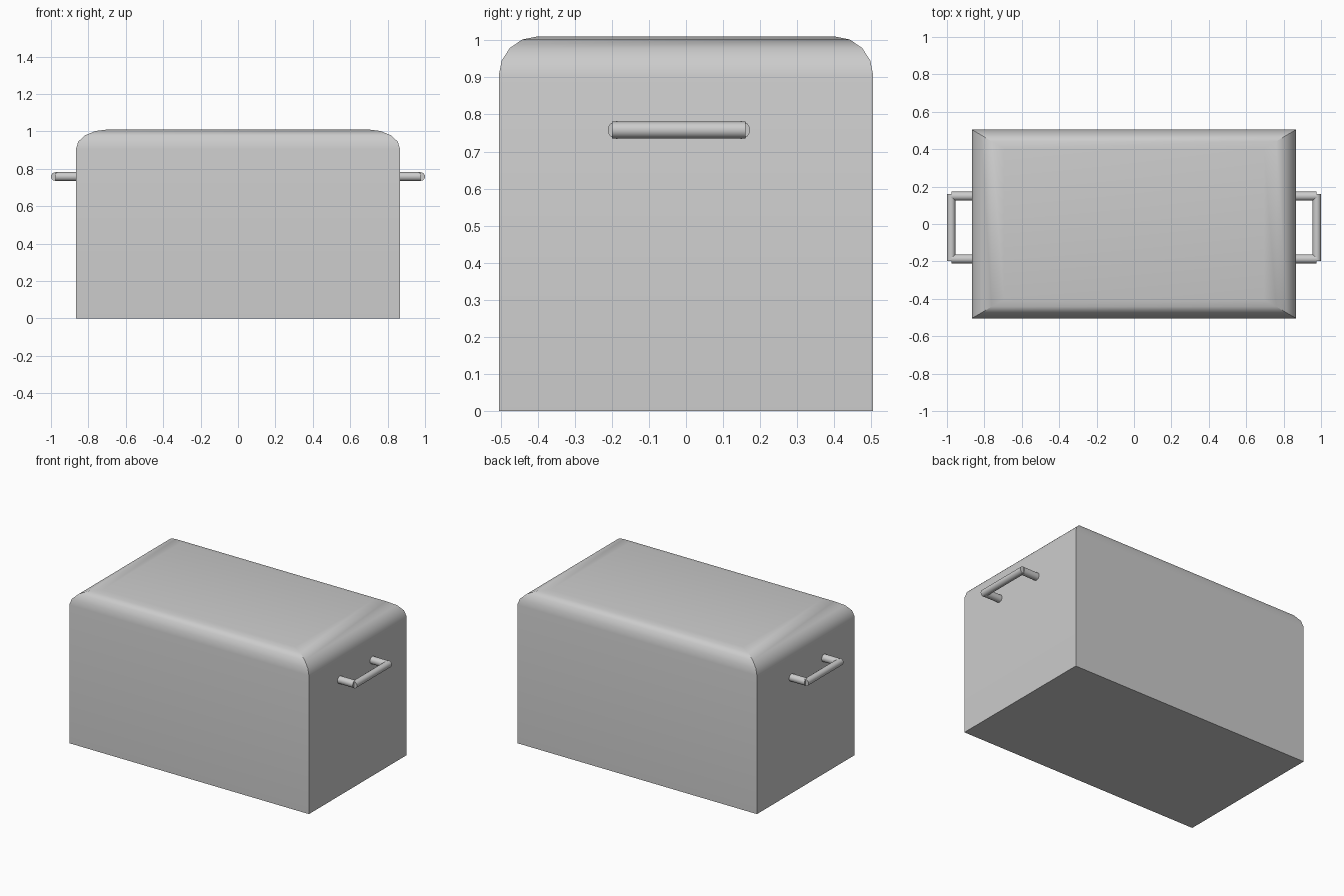
import bpy, bmesh, math
from mathutils import Matrix

cube = bpy.data.objects.get("Cube")
if cube:
    bpy.data.objects.remove(cube)

grey = bpy.data.materials.new("plain grey")
grey.use_nodes = True
grey.diffuse_color = (0.6, 0.6, 0.6, 1)
grey.node_tree.nodes["Principled BSDF"].inputs["Base Color"].default_value = (0.6, 0.6, 0.6, 1)

HALF_X, HALF_Y, HEIGHT = 0.867, 0.505, 1.01
ROUND_X, ROUND_Y, ROUND_Z = 0.172, 0.102, 0.105
STEPS = 4


def finish(name, bm):
    bmesh.ops.recalc_face_normals(bm, faces=bm.faces)
    mesh = bpy.data.meshes.new(name)
    bm.to_mesh(mesh)
    bm.free()
    mesh.materials.append(grey)
    obj = bpy.data.objects.new(name, mesh)
    bpy.context.collection.objects.link(obj)
    bpy.ops.object.select_all(action='DESELECT')
    obj.select_set(True)
    bpy.context.view_layer.objects.active = obj
    bpy.ops.object.shade_smooth_by_angle(angle=math.radians(30))
    return obj


# Chest body: rectangular rings, rounded over towards the lid with mitred corners
bm = bmesh.new()
sections = [(HALF_X, HALF_Y, 0)]
for i in range(STEPS + 1):
    a = math.pi / 2 * i / STEPS
    inset = 1 - math.cos(a)
    sections.append((HALF_X - ROUND_X * inset, HALF_Y - ROUND_Y * inset,
                     HEIGHT - ROUND_Z * (1 - math.sin(a))))
rings = [[bm.verts.new((sx * x, sy * y, z))
          for sx, sy in ((-1, -1), (1, -1), (1, 1), (-1, 1))]
         for x, y, z in sections]
for low, high in zip(rings, rings[1:]):
    for i in range(4):
        j = (i + 1) % 4
        bm.faces.new((low[i], low[j], high[j], high[i]))
bm.faces.new(rings[0])
bm.faces.new(rings[-1])
finish("chest_body", bm)


# Side handles: a grip bar on two arms, mirrored left and right
def rod(bm, radius, length, centre, axis):
    turn = Matrix.Rotation(math.pi / 2, 4, axis)
    bmesh.ops.create_cone(bm, cap_ends=True, segments=16, radius1=radius,
                          radius2=radius, depth=length,
                          matrix=Matrix.Translation(centre) @ turn)


HANDLE_Z = 0.758
for side, label in ((1, "left"), (-1, "right")):
    bm = bmesh.new()
    rod(bm, 0.0225, 0.36, (side * 0.9775, -0.019, HANDLE_Z), 'X')
    for y in (-0.187, 0.149):
        rod(bm, 0.024, 0.125, (side * 0.9145, y, HANDLE_Z), 'Y')
    finish(label + "_handle", bm)
